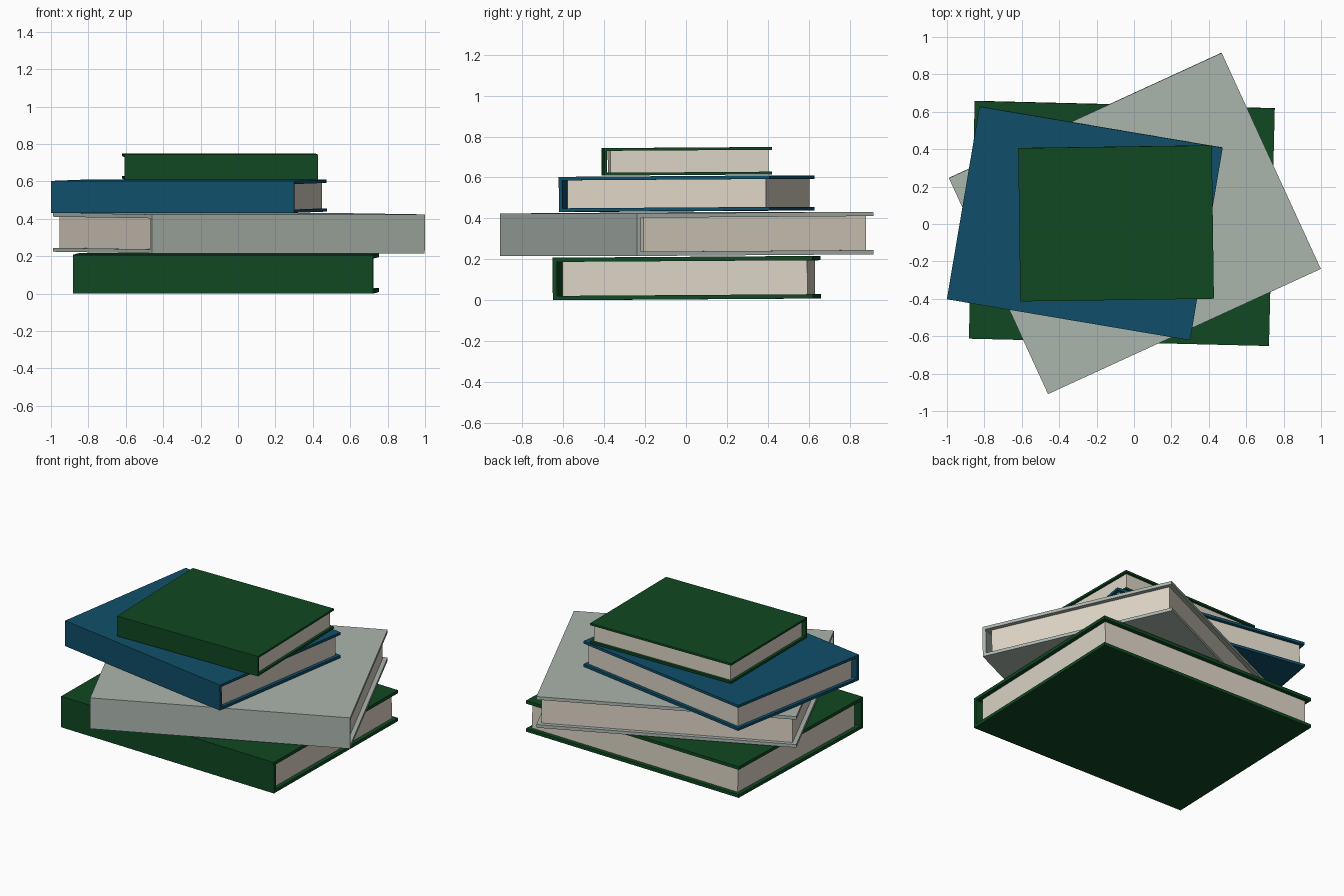
import bpy, bmesh, math
from mathutils import Matrix

if "Cube" in bpy.data.objects:
    bpy.data.objects.remove(bpy.data.objects["Cube"])


def material(name, rgb):
    m = bpy.data.materials.new(name)
    m.diffuse_color = (*rgb, 1.0)
    m.use_nodes = True
    m.node_tree.nodes["Principled BSDF"].inputs["Base Color"].default_value = m.diffuse_color
    return m


green = material("dark green", (0.0050, 0.066, 0.0155))
grey = material("pale grey", (0.41, 0.465, 0.42))
blue = material("deep blue", (0.0050, 0.078, 0.143))
paper = material("cream paper", (0.72, 0.66, 0.56))

# Size of a full-scale book (spine along the front)
W, D, T = 1.605, 1.271, 0.208
COVER, INSET, PAGE_START = 0.021, 0.027, 0.048
TILT = math.radians(0.38)


def extrude_profile(name, profile, half_w, mat, matrix):
    """Extrude a closed (y, z) profile along x, from -half_w to half_w."""
    bm = bmesh.new()
    face = bm.faces.new([bm.verts.new((-half_w, y, z)) for y, z in profile])
    new = bmesh.ops.extrude_face_region(bm, geom=[face])["geom"]
    moved = [v for v in new if isinstance(v, bmesh.types.BMVert)]
    bmesh.ops.translate(bm, vec=(2 * half_w, 0, 0), verts=moved)
    bmesh.ops.recalc_face_normals(bm, faces=bm.faces[:])
    bm.transform(matrix)
    mesh = bpy.data.meshes.new(name)
    bm.to_mesh(mesh)
    bm.free()
    mesh.materials.append(mat)
    obj = bpy.data.objects.new(name, mesh)
    bpy.context.collection.objects.link(obj)


def book(name, x, z, scale, angle, mat):
    y0, y1 = -D / 2, D / 2
    tilt = Matrix.Translation((0, y0, 0)) @ Matrix.Rotation(TILT, 4, 'X') @ Matrix.Translation((0, -y0, 0))
    matrix = (Matrix.Translation((x, 0.004, z))
              @ Matrix.Rotation(math.radians(angle), 4, 'Z')
              @ Matrix.Scale(scale, 4) @ tilt)
    # U-shaped cover: two boards joined by the spine
    cover = [(y0, 0), (y1, 0), (y1, COVER), (y0 + COVER, COVER),
             (y0 + COVER, T - COVER), (y1, T - COVER), (y1, T), (y0, T)]
    extrude_profile(name + "_cover", cover, W / 2, mat, matrix)
    # Page block, set back from the cover edges
    e = COVER - 0.001
    a, b = y0 + PAGE_START, y1 - INSET
    extrude_profile(name + "_pages", [(a, e), (b, e), (b, T - e), (a, T - e)],
                    W / 2 - INSET, paper, matrix)


# Stack from the bottom up: name, x, scale, turn, colour
z = 0.0
for name, x, scale, angle, mat in [
    ("bottom_book", -0.065, 1.0, -1.4, green),
    ("second_book", 0.004, 1.0, 24.65, grey),
    ("third_book", -0.263, 0.822, -9.6, blue),
    ("top_book", -0.096, 0.645, 0.8, green),
]:
    book(name, x, z, scale, angle, mat)
    z += scale * (T * math.cos(TILT) + D * math.sin(TILT)) - 0.0005
